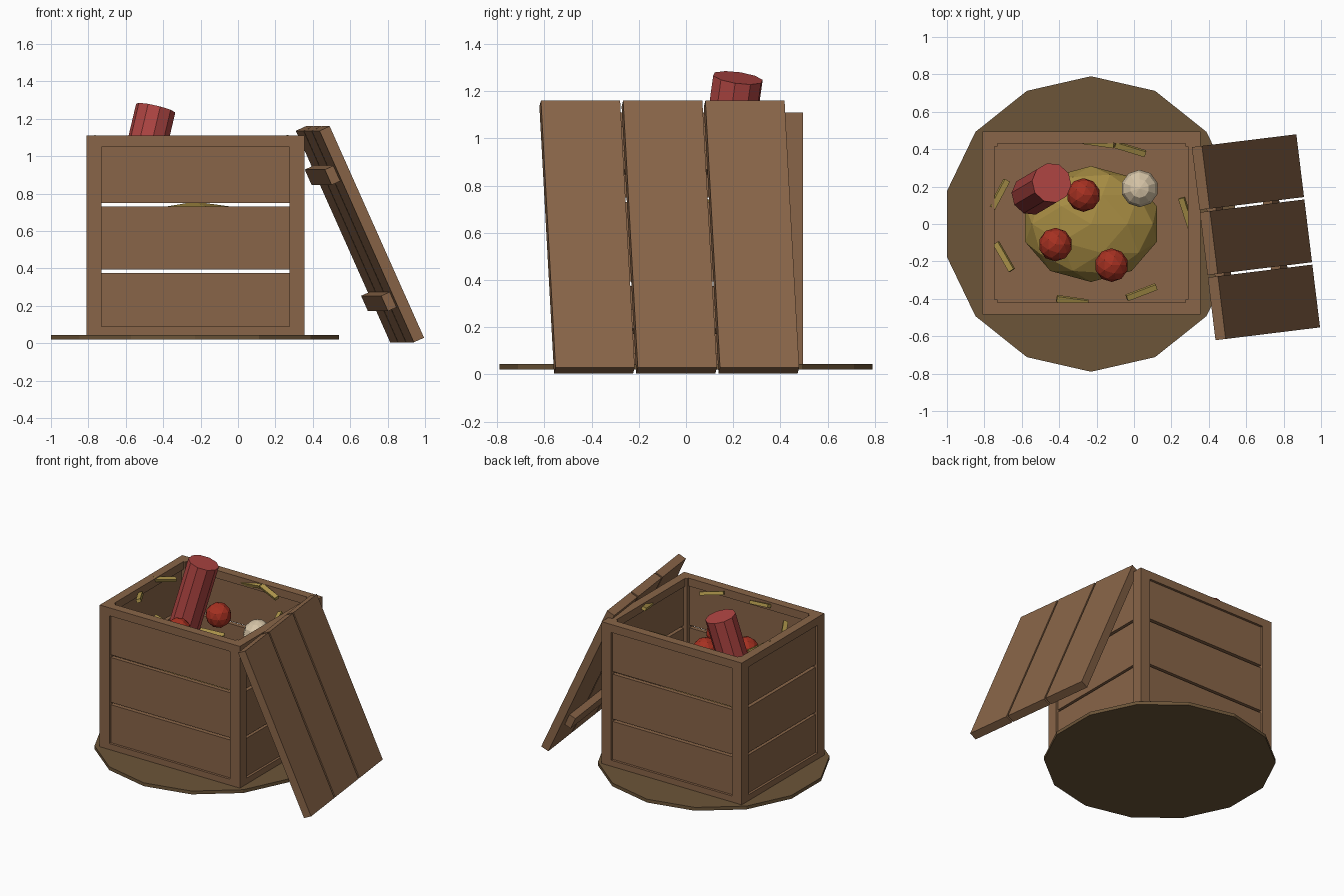
import bpy
from math import radians
from mathutils import Matrix, Vector, Euler

if "Cube" in bpy.data.objects:
    bpy.data.objects.remove(bpy.data.objects["Cube"])


def mat(name, rgb):
    m = bpy.data.materials.new(name)
    m.diffuse_color = (*rgb, 1)
    m.use_nodes = True
    m.node_tree.nodes["Principled BSDF"].inputs["Base Color"].default_value = m.diffuse_color
    return m


WOOD = mat("wood", (0.25, 0.13, 0.065))
EARTH = mat("earth", (0.15, 0.09, 0.04))
HAY = mat("hay", (0.38, 0.26, 0.055))
STRAW = mat("straw", (0.42, 0.30, 0.07))
RED = mat("red", (0.43, 0.06, 0.055))
APPLE = mat("apple_red", (0.38, 0.03, 0.015))
CREAM = mat("cream", (0.68, 0.56, 0.39))


def finish(name, m):
    o = bpy.context.object
    o.name = name
    o.data.materials.append(m)
    return o


def box(name, lo, hi, m=WOOD, matrix=Matrix()):
    """Box between two corners, optionally placed in a tilted frame."""
    lo, hi = Vector(lo), Vector(hi)
    bpy.ops.mesh.primitive_cube_add(size=1)
    o = finish(name, m)
    size = Matrix.Diagonal((*(hi - lo), 1))
    o.data.transform(matrix @ Matrix.Translation((lo + hi) / 2) @ size)
    return o


# Ground disc
bpy.ops.mesh.primitive_cylinder_add(vertices=14, radius=0.79, depth=0.025,
                                    location=(-0.23, 0, 0.0325))
finish("ground_disc", EARTH)

# Crate: corner posts, rails and planks
X0, X1, Y0, Y1, Z0, Z1 = -0.81, 0.355, -0.485, 0.495, 0.022, 1.11
P, R = 0.08, 0.065
for i, x in enumerate((X0, X1 - P)):
    for j, y in enumerate((Y0, Y1 - P)):
        box(f"corner_post_{i}{j}", (x, y, Z0), (x + P, y + P, Z1))

LEVELS = [("bottom_rail", Z0, 0.09, 0, R),
          ("low_plank", 0.09, 0.375, 0.018, 0.05),
          ("middle_plank", 0.393, 0.73, 0.018, 0.05),
          ("high_plank", 0.75, 1.05, 0.018, 0.05),
          ("top_rail", 1.05, Z1, 0, R)]
for name, a, b, d0, d1 in LEVELS:
    box("front_" + name, (X0 + P, Y0 + d0, a), (X1 - P, Y0 + d1, b))
    box("back_" + name, (X0 + P, Y1 - d1, a), (X1 - P, Y1 - d0, b))
    box("left_" + name, (X0 + d0, Y0 + P, a), (X0 + d1, Y1 - P, b))
    box("right_" + name, (X1 - d1, Y0 + P, a), (X1 - d0, Y1 - P, b))
box("crate_floor", (X0 + 0.04, Y0 + 0.04, 0.03), (X1 - 0.04, Y1 - 0.04, 0.08))

# Leaning lid: local x outward, y across, z up the slope
lid = (Matrix.Translation((0.679, -0.0675, 0.595))
       @ Matrix.Rotation(radians(7), 4, 'Z') @ Matrix.Rotation(radians(-24.2), 4, 'Y'))
for k in (-1, 0, 1):
    c = k * 0.351
    box(f"lid_plank_{k + 1}", (-0.06, c - 0.169, -0.62), (0, c + 0.169, 0.62), WOOD, lid)
for name, s in (("lower", -0.37), ("upper", 0.37)):
    box(f"lid_{name}_batten", (-0.11, -0.44, s - 0.045), (-0.055, 0.44, s + 0.045), WOOD, lid)

# Hay heap
bpy.ops.mesh.primitive_ico_sphere_add(subdivisions=2, radius=1, location=(-0.23, 0, 0.577))
heap = finish("hay_heap", HAY)
heap.scale = (0.37, 0.31, 0.18)

# Loose straws around the rim: x, y, yaw, pitch
STRAWS = [(-0.72, 0.16, 62, 12), (-0.02, 0.40, -17, 10), (-0.19, 0.435, -8, -10),
          (0.28, 0.06, -72, 12), (0.04, -0.365, 21, 8), (-0.33, -0.41, -8, 8),
          (-0.695, -0.175, -60, -8)]
for i, (x, y, yaw, pitch) in enumerate(STRAWS):
    frame = (Matrix.Translation((x, y, 1.08))
             @ Euler((radians(20), radians(pitch), radians(yaw))).to_matrix().to_4x4())
    box(f"straw_{i}", (-0.085, -0.016, -0.012), (0.085, 0.016, 0.012), STRAW, frame)

# Apples
for i, p in enumerate([(-0.27, 0.155, 0.935), (-0.42, -0.11, 0.88), (-0.12, -0.22, 0.88)]):
    bpy.ops.mesh.primitive_ico_sphere_add(subdivisions=2, radius=0.09, location=p)
    finish(f"apple_{i}", APPLE)

# Pale round vegetable
bpy.ops.mesh.primitive_uv_sphere_add(segments=10, ring_count=6, radius=0.1,
                                     location=(0.03, 0.19, 0.86))
finish("pale_ball", CREAM)

# Tilted red cylinder
top, bottom = Vector((-0.44, 0.22, 1.257)), Vector((-0.55, 0.155, 0.79))
axis = top - bottom
bpy.ops.mesh.primitive_cylinder_add(vertices=10, radius=0.108, depth=axis.length,
                                    location=(top + bottom) / 2,
                                    rotation=axis.to_track_quat('Z', 'Y').to_euler())
finish("red_cylinder", RED)
